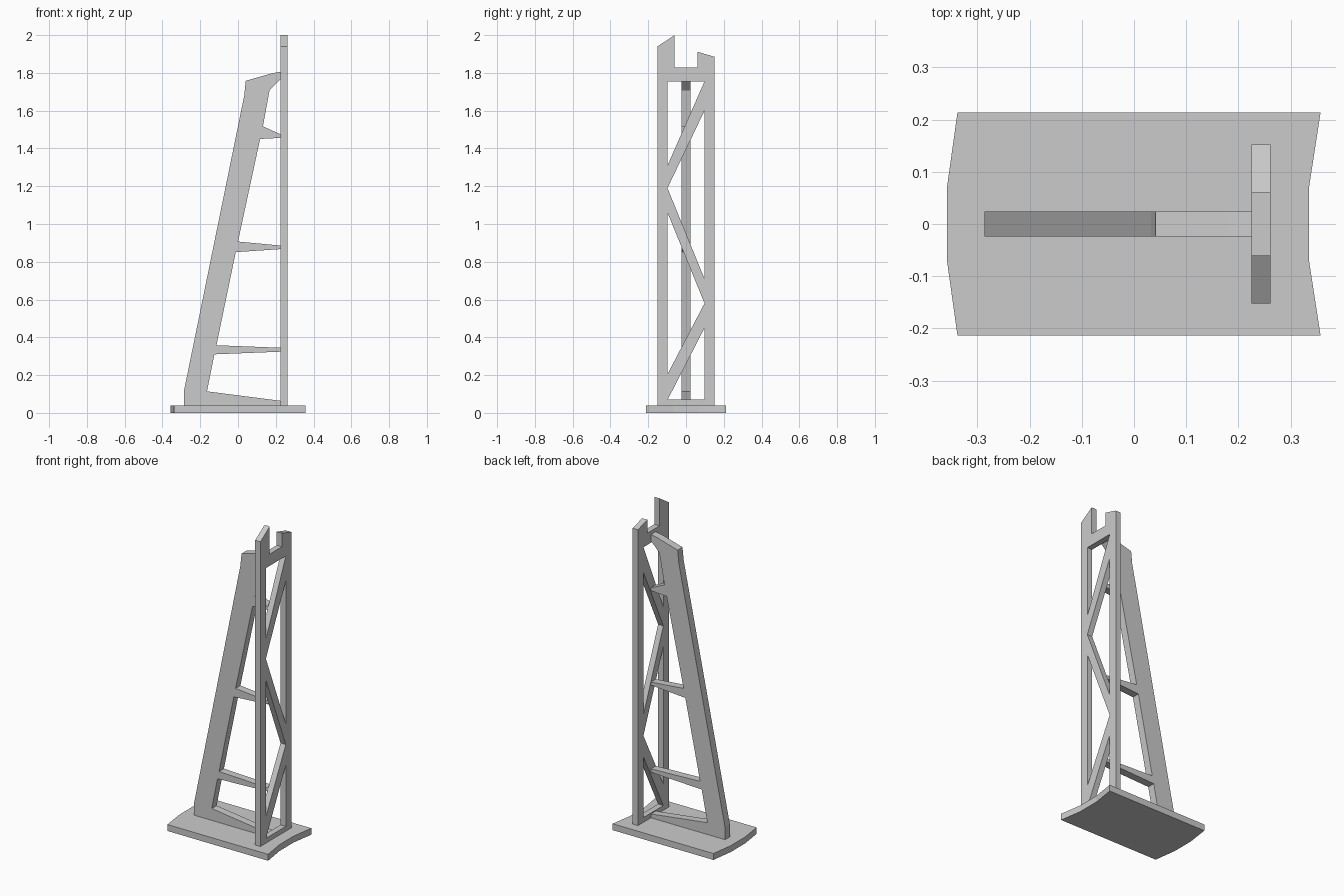
import bpy, bmesh
from mathutils import Matrix

if "Cube" in bpy.data.objects:
    bpy.data.objects.remove(bpy.data.objects["Cube"])


def plate(name, loops, thickness, axes, centre):
    """Extruded flat profile; the first loop is the outline, the rest are holes."""
    cu = bpy.data.curves.new(name + "_profile", 'CURVE')
    cu.dimensions = '2D'
    cu.fill_mode = 'BOTH'
    cu.extrude = thickness / 2
    for loop in loops:
        sp = cu.splines.new('POLY')
        sp.points.add(len(loop) - 1)
        for p, (u, v) in zip(sp.points, loop):
            p.co = (u, v, 0, 1)
        sp.use_cyclic_u = True
    tmp = bpy.data.objects.new(name + "_profile", cu)
    bpy.context.collection.objects.link(tmp)
    dg = bpy.context.evaluated_depsgraph_get()
    me = bpy.data.meshes.new_from_object(tmp.evaluated_get(dg))
    bpy.data.objects.remove(tmp)
    # weld the caps to the walls and orient into place
    m = Matrix(axes).transposed().to_4x4()
    m.translation = centre
    bm = bmesh.new()
    bm.from_mesh(me)
    bmesh.ops.remove_doubles(bm, verts=bm.verts, dist=1e-5)
    bmesh.ops.transform(bm, matrix=m, verts=bm.verts)
    bmesh.ops.recalc_face_normals(bm, faces=bm.faces)
    for f in bm.faces:
        f.smooth = False
    bm.to_mesh(me)
    bm.free()
    me.name = name
    ob = bpy.data.objects.new(name, me)
    bpy.context.collection.objects.link(ob)
    return ob


X, Y, Z = (1, 0, 0), (0, 1, 0), (0, 0, 1)
NEG_Y = (0, -1, 0)
FLOOR = 0.04          # top of the base plate
XP = 0.225            # inner face of the upright panel

# Base plate: bowed out at one end, bowed in at the other
half = [(0.335, 0.07), (0.357, 0.213), (-0.338, 0.213), (-0.358, 0.07)]
outline = half + [(x, -y) for x, y in reversed(half)]
plate("base_plate", [outline], FLOOR, (X, Y, Z), (0, 0, FLOOR / 2))

# Upright lattice panel with notched top and zigzag braces
w, i = 0.152, 0.098
panel = [(-w, FLOOR), (w, FLOOR), (w, 1.885), (0.06, 1.912), (0.06, 1.828),
         (-0.06, 1.828), (-0.06, 2.0), (-w, 1.94)]
openings = [
    [(-i, 0.07), (i, 0.07), (i, 0.45)],
    [(-i, 0.205), (i, 0.58), (-i, 1.06)],
    [(i, 0.71), (i, 1.60), (-i, 1.19)],
    [(-i, 1.31), (i, 1.755), (-i, 1.755)],
]
# lowest opening stops just short of the left corner so the brace meets the sill
openings[0][0] = (-i + 0.001, 0.07)
plate("lattice_panel", [panel] + openings, 0.036, (Y, Z, X), (XP + 0.018, 0, 0))

# Leaning rear strut with tapered ribs reaching the panel
strut = [(-0.286, FLOOR), (-0.286, 0.117), (0.033, 1.68), (0.041, 1.758),
         (0.18, 1.798), (XP, 1.806), (XP, 1.767), (0.167, 1.708)]
ribs = [  # root top, tip top, tip bottom, root bottom
    [(0.132, 1.517), (XP, 1.475), (XP, 1.456), (0.117, 1.45)],
    [(0.0, 0.907), (XP, 0.886), (XP, 0.867), (-0.012, 0.851)],
    [(-0.114, 0.358), (XP, 0.345), (XP, 0.324), (-0.125, 0.31)],
    [(-0.164, 0.114), (XP, 0.064), (XP, FLOOR)],
]
for r in ribs:
    strut += r
plate("leaning_strut", [strut], 0.048, (X, Z, NEG_Y), (0, 0, 0))
